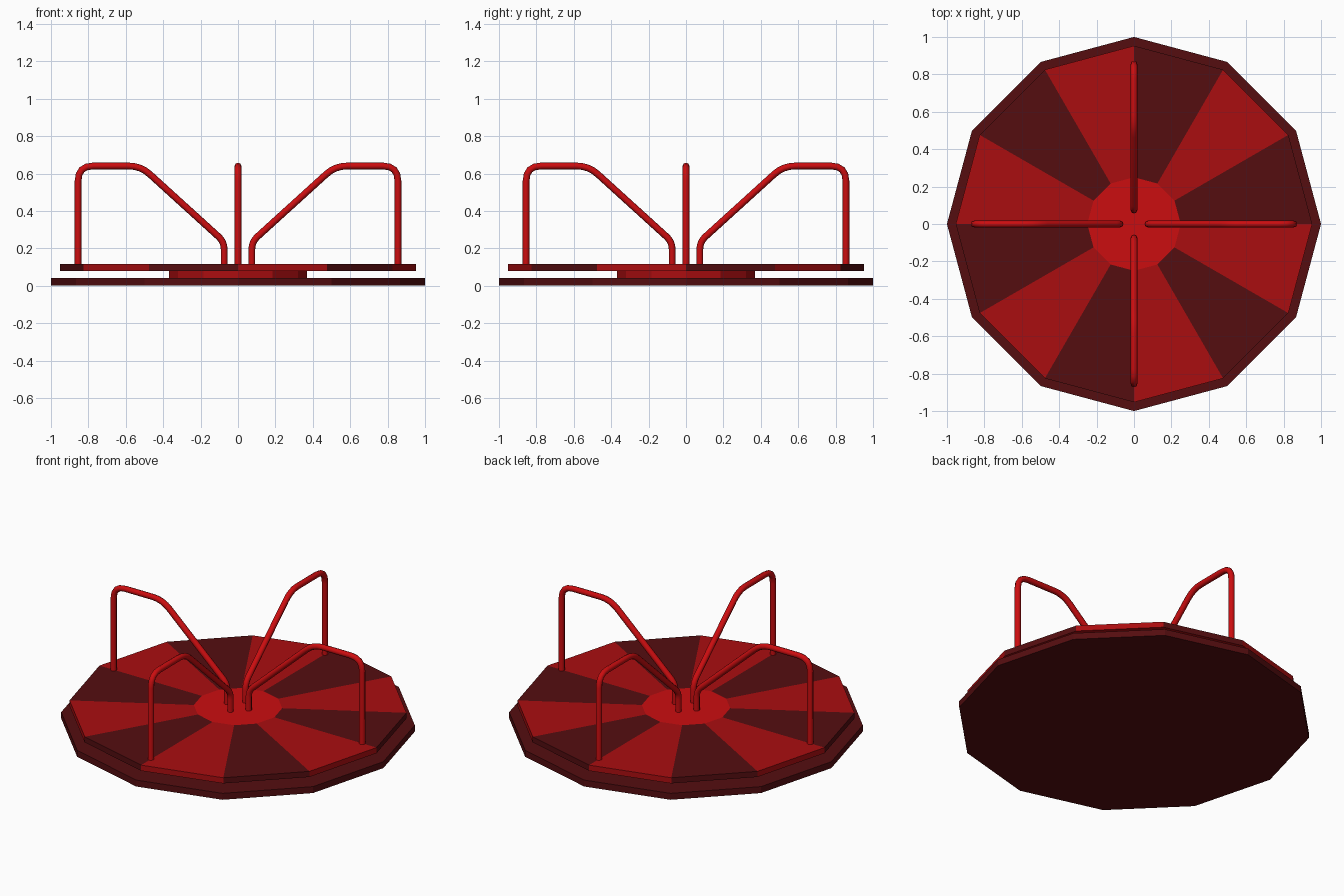
import bpy, bmesh
from math import cos, sin, pi
from mathutils import Vector

if "Cube" in bpy.data.objects:
    bpy.data.objects.remove(bpy.data.objects["Cube"])

N = 12


def material(name, rgb):
    m = bpy.data.materials.new(name)
    m.diffuse_color = (*rgb, 1)
    m.use_nodes = True
    m.node_tree.nodes["Principled BSDF"].inputs["Base Color"].default_value = m.diffuse_color
    return m


bright = material("bright_red", (0.60, 0.004, 0.005))
red = material("red", (0.40, 0.004, 0.005))
dark = material("dark_red", (0.09, 0.004, 0.005))


def add(name, mesh, *mats):
    ob = bpy.data.objects.new(name, mesh)
    bpy.context.collection.objects.link(ob)
    for m in mats:
        mesh.materials.append(m)
    return ob


def ring(bm, r, z):
    return [bm.verts.new((r * cos(2 * pi * i / N), r * sin(2 * pi * i / N), z)) for i in range(N)]


def disc(name, r, z0, z1, mat):
    bm = bmesh.new()
    a, b = ring(bm, r, z0), ring(bm, r, z1)
    bm.faces.new(a[::-1])
    bm.faces.new(b)
    for i in range(N):
        j = (i + 1) % N
        bm.faces.new((a[i], a[j], b[j], b[i]))
    me = bpy.data.meshes.new(name)
    bm.to_mesh(me)
    bm.free()
    return add(name, me, mat)


# ground plate and bearing
disc("base_plate", 1.0, 0.0, 0.04, dark)
disc("bearing", 0.37, 0.04, 0.08, red)

# turning deck: alternating wedges around a bright centre
bm = bmesh.new()
low, high, hub = ring(bm, 0.953, 0.08), ring(bm, 0.953, 0.115), ring(bm, 0.25, 0.115)
bm.faces.new(low[::-1]).material_index = 1
bm.faces.new(hub).material_index = 2
for i in range(N):
    j = (i + 1) % N
    for f in ((low[i], low[j], high[j], high[i]), (high[i], high[j], hub[j], hub[i])):
        bm.faces.new(f).material_index = i % 2
me = bpy.data.meshes.new("deck")
bm.to_mesh(me)
bm.free()
add("deck", me, dark, red, bright)

# rail path: corners (radius, z, rounding setback)
corners = [(0.074, 0.10, 0), (0.074, 0.235, 0.04), (0.52, 0.64, 0.065),
           (0.855, 0.64, 0.08), (0.855, 0.10, 0)]
pts = [Vector((x, 0, z)) for x, z, _ in corners]
path = [pts[0]]
for k in range(1, len(pts) - 1):
    p, s = pts[k], corners[k][2]
    a = p + (pts[k - 1] - p).normalized() * s
    b = p + (pts[k + 1] - p).normalized() * s
    for t in (0, 0.25, 0.5, 0.75, 1):
        path.append(a * (1 - t) ** 2 + p * 2 * t * (1 - t) + b * t ** 2)
path.append(pts[-1])

cu = bpy.data.curves.new("rail_path", 'CURVE')
cu.dimensions = '3D'
cu.bevel_depth = 0.018
cu.bevel_resolution = 2
cu.use_fill_caps = True
sp = cu.splines.new('POLY')
sp.points.add(len(path) - 1)
for q, v in zip(sp.points, path):
    q.co = (*v, 1)
tmp = bpy.data.objects.new("rail_path", cu)
bpy.context.collection.objects.link(tmp)
rail = bpy.data.meshes.new_from_object(tmp.evaluated_get(bpy.context.evaluated_depsgraph_get()))
bpy.data.objects.remove(tmp)
rail.materials.clear()
rail.materials.append(bright)
rail.shade_smooth()

# four handrails
for i in range(4):
    ob = bpy.data.objects.new(f"handrail_{i + 1}", rail)
    ob.rotation_euler.z = i * pi / 2
    bpy.context.collection.objects.link(ob)
